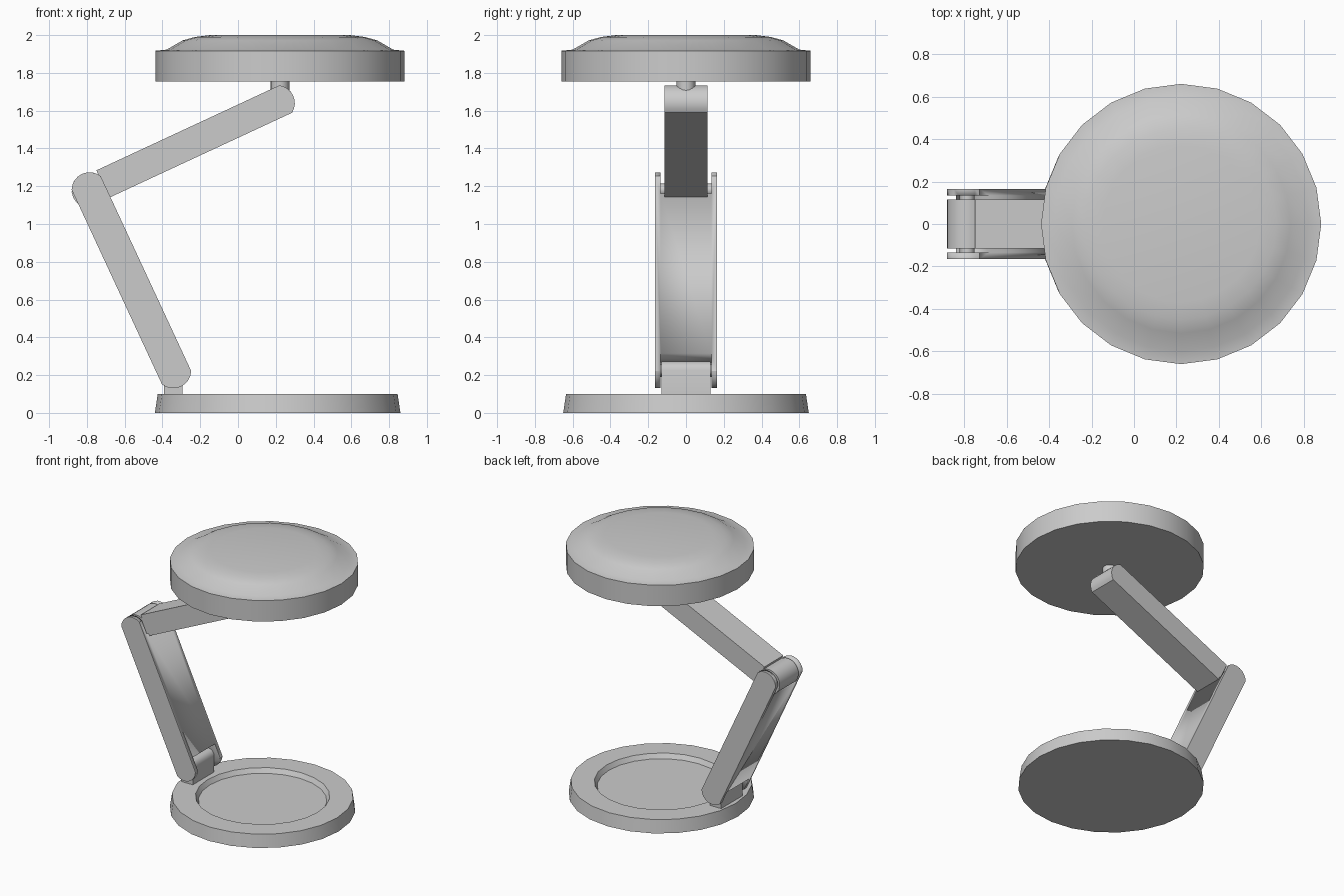
import bpy, bmesh
from math import sin, cos, pi, asin
from mathutils import Vector

if "Cube" in bpy.data.objects:
    bpy.data.objects.remove(bpy.data.objects["Cube"])

A = Vector((-0.343, 0.225))   # base hinge (x, z)
B = Vector((-0.786, 1.179))   # elbow
C = Vector((0.206, 1.64))     # head hinge
R = 0.095                     # hinge radius


def finish(name, bm, angle=32):
    bmesh.ops.recalc_face_normals(bm, faces=bm.faces)
    me = bpy.data.meshes.new(name)
    bm.to_mesh(me)
    bm.free()
    ob = bpy.data.objects.new(name, me)
    bpy.context.collection.objects.link(ob)
    bpy.ops.object.select_all(action='DESELECT')
    ob.select_set(True)
    bpy.context.view_layer.objects.active = ob
    bpy.ops.object.shade_smooth_by_angle(angle=angle * pi / 180)
    return ob


def lathe(name, cx, profile, n=24):
    """Revolve (radius, z) points about a vertical axis, capped at both ends."""
    bm = bmesh.new()
    rings = [[bm.verts.new((cx + r * cos(2 * pi * i / n), r * sin(2 * pi * i / n), z))
              for i in range(n)] for r, z in profile]
    for a, b in zip(rings, rings[1:]):
        for i in range(n):
            j = (i + 1) % n
            bm.faces.new((a[i], a[j], b[j], b[i]))
    bm.faces.new(rings[0])
    bm.faces.new(rings[-1])
    return finish(name, bm)


def prism(name, pts, half):
    """Extrude an (x, z) outline symmetrically along y."""
    bm = bmesh.new()
    f = bm.faces.new([bm.verts.new((p[0], -half, p[1])) for p in pts])
    ext = bmesh.ops.extrude_face_region(bm, geom=[f])
    for v in ext['geom']:
        if isinstance(v, bmesh.types.BMVert):
            v.co.y = half
    return finish(name, bm)


def arc(r, a0, a1, n, s=0):
    return [(s + r * cos(a0 + (a1 - a0) * i / n), r * sin(a0 + (a1 - a0) * i / n))
            for i in range(n + 1)]


def along(p, q, pts):
    """Map (distance along, offset) points onto the line p to q."""
    d = (q - p).normalized()
    nrm = Vector((-d.y, d.x))
    return [p + d * s + nrm * o for s, o in pts]


# weighted base with a shallow tray
lathe("base", 0.21, [(0.65, 0), (0.635, 0.1), (0.47, 0.1), (0.45, 0.065)])

# lamp head: drum with a domed top
lathe("lamp_head", 0.222, [(0.66, 1.755), (0.66, 1.917), (0.60, 1.923), (0.515, 1.972),
                           (0.45, 1.99), (0.37, 2.0)])

# neck between arm and head
lathe("neck", 0.222, [(0.05, 1.70), (0.05, 1.76)], 16)

# base bracket with rounded top
prism("base_bracket", [(A.x - 0.048, 0.09), (A.x + 0.048, 0.09)]
      + [A + Vector(p) for p in arc(0.048, 0, pi, 8)], 0.13)

# lower arm: round-ended bar, slotted at both ends into forks
L = (B - A).length
hw = 0.085
t = asin(hw / R)
outline = arc(R, -t, t, 8, L) + arc(R, pi - t, pi + t, 8)
lower = prism("lower_arm", along(A, B, outline), 0.165)
for s0, s1 in ((-0.2, 0.06), (L - 0.06, L + 0.2)):
    slot = prism("slot_cutter", along(A, B, [(s0, -0.2), (s1, -0.2), (s1, 0.2), (s0, 0.2)]), 0.134)
    slot.hide_render = True
    mod = lower.modifiers.new("slot", 'BOOLEAN')
    mod.operation = 'DIFFERENCE'
    mod.solver = 'EXACT'
    mod.object = slot
    bpy.context.view_layer.objects.active = lower
    bpy.ops.object.modifier_apply(modifier=mod.name)
    bpy.data.objects.remove(slot)

# upper arm: knuckle at the elbow, shoulder step, round end under the head
U = (C - B).length
hu = 0.08
k = asin(0.056 / R)
tu = asin(hu / R)
outline = ([(0.077, -hu)] + arc(R, -tu, tu, 8, U) + [(0.077, hu)]
           + arc(R, k, 2 * pi - k, 16))
prism("upper_arm", along(B, C, outline), 0.115)

# hinge pins
for name, p in (("base_pin", A), ("elbow_pin", B)):
    prism(name, [p + Vector(q) for q in arc(0.035, 0, 2 * pi * 11 / 12, 11)], 0.14)
